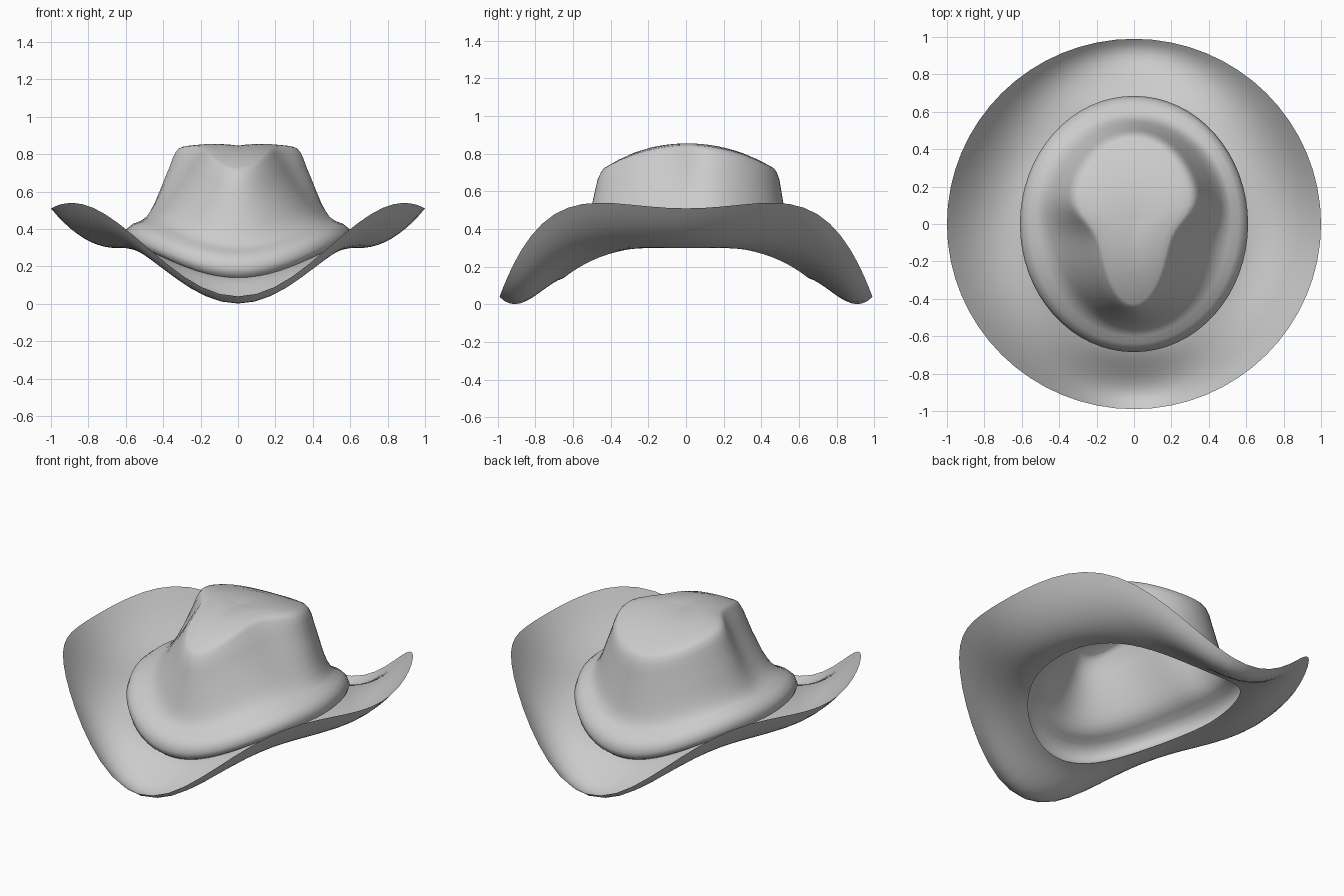
import bpy, bmesh, math

if "Cube" in bpy.data.objects:
    bpy.data.objects.remove(bpy.data.objects["Cube"])

SEG = 64


def loft(name, rings, apex=None):
    """Skin a stack of closed rings, optionally closing the last on a point."""
    bm = bmesh.new()
    rows = [[bm.verts.new(p) for p in ring] for ring in rings]
    for a, b in zip(rows, rows[1:]):
        for j in range(SEG):
            k = (j + 1) % SEG
            bm.faces.new((a[j], a[k], b[k], b[j]))
    if apex:
        tip = bm.verts.new(apex)
        last = rows[-1]
        for j in range(SEG):
            bm.faces.new((last[j], last[(j + 1) % SEG], tip))
    for f in bm.faces:
        f.smooth = True
    mesh = bpy.data.meshes.new(name)
    bm.to_mesh(mesh)
    bm.free()
    ob = bpy.data.objects.new(name, mesh)
    bpy.context.collection.objects.link(ob)
    return ob


def ring(point):
    return [point(math.cos(a), math.sin(a))
            for a in (2 * math.pi * j / SEG for j in range(SEG))]


def base_z(s):
    """Seam height of crown and brim: high at the sides, low front and back."""
    return 0.31 - 0.17 * abs(s) ** 3


def rim_z(s):
    """Height of the brim's outer edge."""
    return 0.51 + 0.28 * s**2 - 0.63 * s**4 - 0.12 * s**6


def lerp(a, b, t):
    return a + (b - a) * t


# Brim: curled up at the sides, swooping down front and back
def brim_ring(t):
    def point(c, s):
        k = abs(s) ** 3
        sag = lerp(0.32 * t * (1 - t), 0.45 * t * t * (1 - t), k)
        return (lerp(0.57, 1.0, t) * c, lerp(0.65, 0.99, t) * s,
                lerp(base_z(s), rim_z(s), t) - sag)
    return ring(point)


loft("brim", [brim_ring(1 - i / 12) for i in range(13)])


# Crown: rolled band at the base, pinched egg-shaped top
def egg(s):
    return (0.255 + 0.07 * math.tanh(5 * s)) / 0.3


def cap_z(q, s):
    return 0.845 + 0.01 * math.sin(math.pi * min(1, q)) - 0.115 * (q * s) ** 2


def crown_ring(rx, ry, e, h):
    return ring(lambda c, s: (rx * c * lerp(1, egg(s), e), ry * s + 0.015 * e,
                              lerp(base_z(s), cap_z(1, s), h)))


def cap_ring(q):
    return ring(lambda c, s: (0.29 * q * c * egg(s), 0.44 * q * s + 0.015 * q,
                              cap_z(q, s)))


# width, depth, egg amount, height fraction
profile = [
    (0.57, 0.65, 0, 0), (0.60, 0.675, 0, 0.03), (0.61, 0.685, 0, 0.09),
    (0.597, 0.67, 0, 0.165), (0.565, 0.64, 0.03, 0.22),
    (0.525, 0.602, 0.1, 0.25), (0.497, 0.575, 0.2, 0.29),
    (0.475, 0.555, 0.28, 0.35), (0.45, 0.54, 0.37, 0.43),
    (0.425, 0.525, 0.48, 0.54), (0.40, 0.51, 0.62, 0.65),
    (0.365, 0.493, 0.78, 0.80), (0.347, 0.482, 0.9, 0.89),
    (0.33, 0.467, 1, 0.95), (0.312, 0.453, 1, 0.985),
]
rings = [crown_ring(*row) for row in profile]
rings += [cap_ring(q) for q in (1.0, 0.85, 0.65, 0.45, 0.25, 0.1)]
loft("crown", rings, apex=(0, 0, 0.845))
